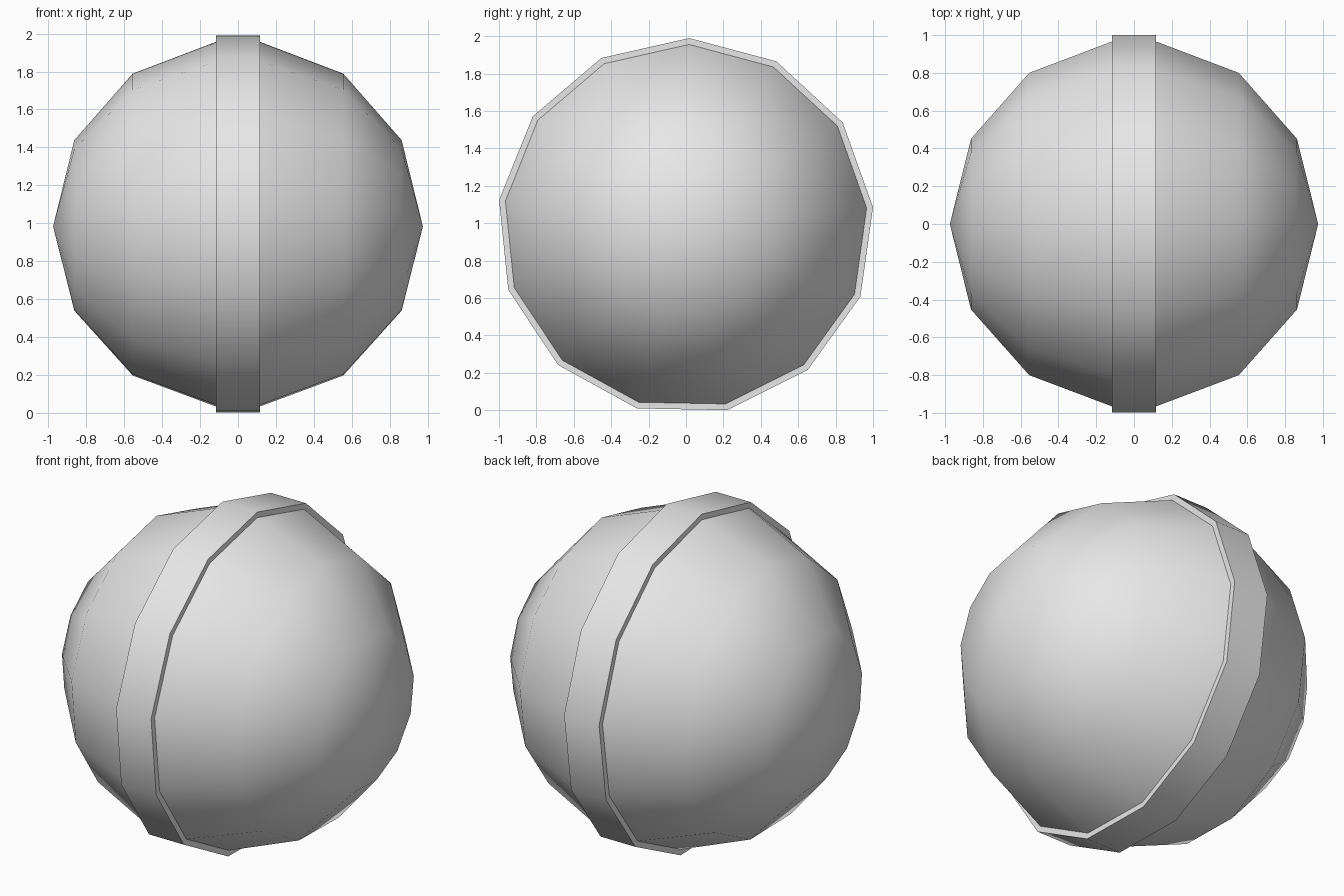
import bpy, bmesh, math

cube = bpy.data.objects.get("Cube")
if cube:
    bpy.data.objects.remove(cube, do_unlink=True)

SIDES = 13
TURN = math.radians(1.1)      # slight twist of the polygon about the x axis
CENTRE_Z = 0.983

grey = bpy.data.materials.new("plain grey")
grey.diffuse_color = (0.8, 0.8, 0.8, 1)
grey.use_nodes = True
grey.node_tree.nodes["Principled BSDF"].inputs["Base Color"].default_value = (0.8, 0.8, 0.8, 1)

# Half profile (x, radius) from the raised band out to the pole
half = [(0.117, 1.007), (0.117, 0.973), (0.555, 0.806), (0.863, 0.455)]
profile = [(-x, r) for x, r in reversed(half)] + half
POLE = 0.975

# Lathe the profile around the x axis
bm = bmesh.new()
rings = []
for x, r in profile:
    ring = []
    for i in range(SIDES):
        a = TURN + math.tau * i / SIDES
        ring.append(bm.verts.new((x, r * math.sin(a) - 0.002, CENTRE_Z + r * math.cos(a))))
    rings.append(ring)
for a, b in zip(rings, rings[1:]):
    for i in range(SIDES):
        j = (i + 1) % SIDES
        bm.faces.new((a[i], a[j], b[j], b[i]))

# Close both ends with a fan to the pole
for ring, x in ((rings[0], -POLE), (rings[-1], POLE)):
    tip = bm.verts.new((x, 0, CENTRE_Z))
    for i in range(SIDES):
        bm.faces.new((ring[i], ring[(i + 1) % SIDES], tip))
bmesh.ops.recalc_face_normals(bm, faces=bm.faces)

mesh = bpy.data.meshes.new("banded_ball")
bm.to_mesh(mesh)
bm.free()
mesh.materials.append(grey)
ball = bpy.data.objects.new("banded_ball", mesh)
bpy.context.collection.objects.link(ball)

# Smooth faces with crisp band edges
bpy.ops.object.select_all(action="DESELECT")
ball.select_set(True)
bpy.context.view_layer.objects.active = ball
bpy.ops.object.shade_smooth_by_angle(angle=math.radians(40))
